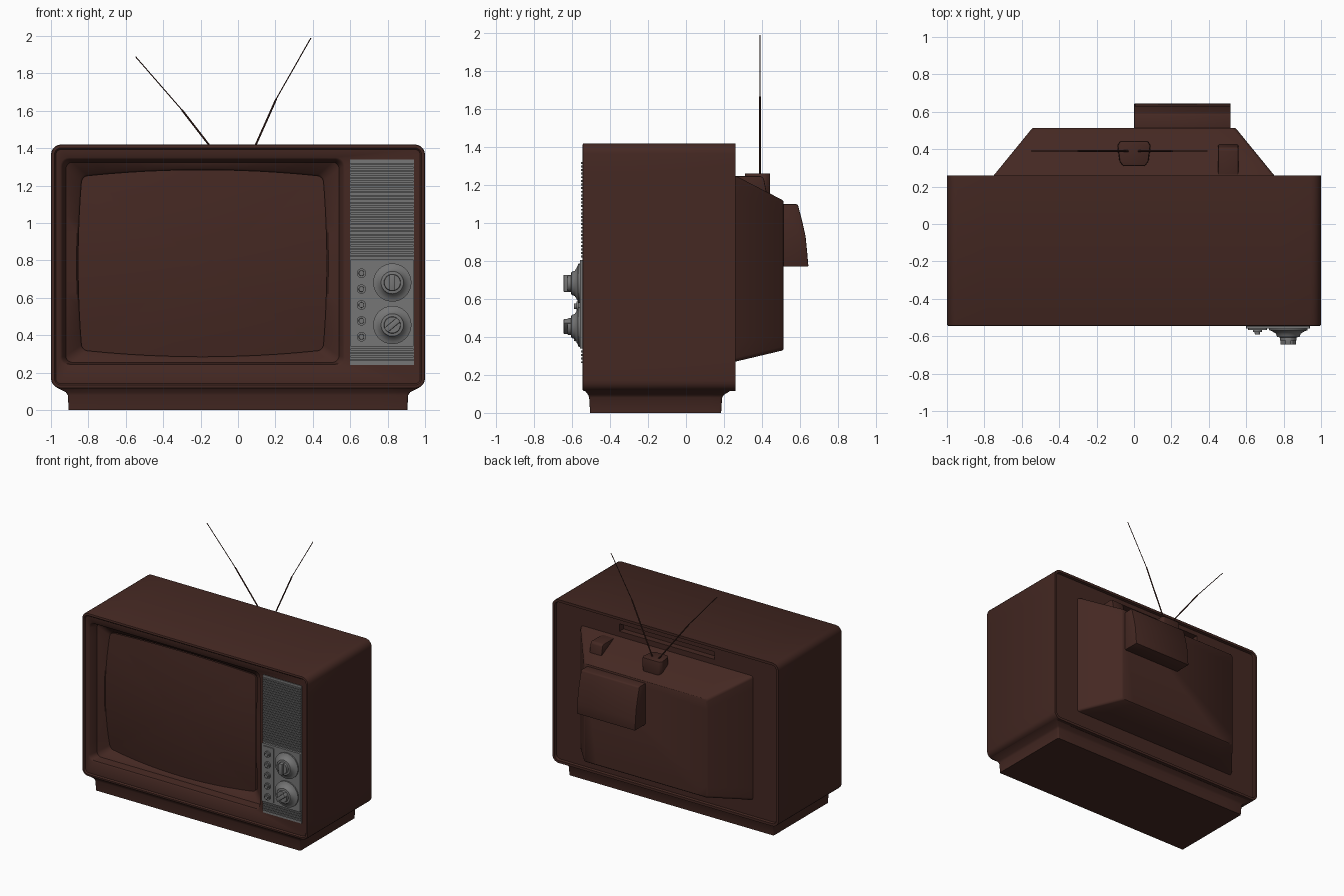
import bpy, bmesh, math
from mathutils import Vector, Matrix

if "Cube" in bpy.data.objects:
    bpy.data.objects.remove(bpy.data.objects["Cube"])


def material(name, color):
    m = bpy.data.materials.new(name)
    m.diffuse_color = (*color, 1)
    m.use_nodes = True
    m.node_tree.nodes["Principled BSDF"].inputs["Base Color"].default_value = m.diffuse_color
    return m


brown = material("brown_plastic", (0.058, 0.021, 0.016))
grey = material("dark_metal", (0.18, 0.18, 0.18))


def finish(bm, name, mat=None, bevel=0):
    bmesh.ops.recalc_face_normals(bm, faces=bm.faces)
    me = bpy.data.meshes.new(name)
    bm.to_mesh(me)
    bm.free()
    ob = bpy.data.objects.new(name, me)
    bpy.context.collection.objects.link(ob)
    if mat:
        me.materials.append(mat)
    if bevel:
        b = ob.modifiers.new("bevel", 'BEVEL')
        b.width, b.segments, b.limit_method = bevel, 2, 'ANGLE'
    return ob


def smooth(ob, angle=30):
    bpy.ops.object.select_all(action='DESELECT')
    bpy.context.view_layer.objects.active = ob
    ob.select_set(True)
    for m in list(ob.modifiers):
        bpy.ops.object.modifier_apply(modifier=m.name)
    bpy.ops.object.shade_smooth_by_angle(angle=math.radians(angle))


def rrect(a0, a1, b0, b1, r, k=5, m=12):
    """Rounded rectangle outline with subdivided sides."""
    cs = [(a1 - r, b1 - r), (a0 + r, b1 - r), (a0 + r, b0 + r), (a1 - r, b0 + r)]
    arcs = [[Vector((c[0] + r * math.cos((i + j / k) * math.pi / 2),
                     c[1] + r * math.sin((i + j / k) * math.pi / 2)))
             for j in range(k + 1)] for i, c in enumerate(cs)]
    out = []
    for i, arc in enumerate(arcs):
        nxt = arcs[(i + 1) % 4][0]
        out += arc + [arc[-1].lerp(nxt, j / m) for j in range(1, m)]
    return out


def xz(y, *args):
    return [(p.x, y, p.y) for p in rrect(*args)]


def xy(z, *args):
    return [(p.x, p.y, z) for p in rrect(*args)]


def loft(bm, rings, cap0=True, cap1=True):
    vs = [[bm.verts.new(p) for p in r] for r in rings]
    n = len(vs[0])
    for a, b in zip(vs, vs[1:]):
        for i in range(n):
            bm.faces.new((a[i], a[(i + 1) % n], b[(i + 1) % n], b[i]))
    if cap0:
        bm.faces.new(vs[0])
    if cap1:
        bm.faces.new(vs[-1])


def box(bm, x0, x1, y0, y1, z0, z1):
    m = Matrix.Translation(((x0 + x1) / 2, (y0 + y1) / 2, (z0 + z1) / 2))
    bmesh.ops.create_cube(bm, size=1, matrix=m @ Matrix.Diagonal((x1 - x0, y1 - y0, z1 - z0, 1)))


def turned(bm, x, z, profile, n=32):
    """Stack of circles facing the front, from (radius, y) pairs."""
    loft(bm, [[(x + r * math.cos(t * math.tau / n), y, z + r * math.sin(t * math.tau / n))
               for t in range(n)] for r, y in profile])


def screen_ring(s, grow=0, back=0):
    """Barrel-shaped ring on the domed picture tube, scaled by s."""
    out = []
    for p in rrect(-0.645, 0.645, -0.465, 0.465, 0.03):
        u, v = p.x / 0.645, p.y / 0.465
        x = (p.x + u * (0.02 * (1 - v * v) + grow)) * s
        z = (p.y + v * (0.035 * (1 - u * u) + grow)) * s
        y = -0.42 - 0.07 * (1 - s * s * (u * u + v * v) / 2) + back
        out.append((x - 0.19, y, z + 0.785))
    return out


# Cabinet shell with rear rim, front lip and sunken screen surround
def shell(inset, y):
    return xz(y, -1 + inset, 1 - inset, 0.115 + inset, 1.42 - inset, 0.055 - inset)


bm = bmesh.new()
loft(bm, [shell(0.024, 0.24), shell(0.02, 0.26), shell(0, 0.26), shell(0, -0.537),
          shell(0.003, -0.543), shell(0.009, -0.545), shell(0.018, -0.545), shell(0.026, -0.535),
          xz(-0.533, -0.95, 0.57, 0.235, 1.35, 0.045),
          xz(-0.525, -0.94, 0.56, 0.245, 1.34, 0.04),
          xz(-0.465, -0.92, 0.54, 0.255, 1.325, 0.035),
          screen_ring(1, 0.008, 0), screen_ring(1, 0, 0.012)])
cabinet = finish(bm, "cabinet", brown)

# Hand grip pocket in the upper back
bm = bmesh.new()
box(bm, -0.42, 0.42, 0.19, 0.3, 1.3, 1.36)
cutter = finish(bm, "grip_cutter")
cutter.hide_render = True
cutter.hide_set(True)
mod = cabinet.modifiers.new("grip", 'BOOLEAN')
mod.operation, mod.object, mod.solver = 'DIFFERENCE', cutter, 'EXACT'
smooth(cabinet, 40)
bpy.data.objects.remove(cutter)

# Domed screen
bm = bmesh.new()
loft(bm, [screen_ring(s) for s in (1, 0.85, 0.7, 0.55, 0.4, 0.25, 0.1)], cap0=False)
smooth(finish(bm, "screen", brown))

# Plinth flaring up into the cabinet
bm = bmesh.new()
loft(bm, [xy(0, -0.905, 0.905, -0.505, 0.185, 0.01),
          xy(0.08, -0.91, 0.91, -0.51, 0.19, 0.01),
          xy(0.095, -0.92, 0.92, -0.515, 0.2, 0.01),
          xy(0.12, -0.97, 0.97, -0.535, 0.24, 0.01)])
smooth(finish(bm, "plinth", brown), 40)

# Tapered rear housing
bm = bmesh.new()
loft(bm, [xz(0.22, -0.77, 0.77, 0.26, 1.265, 0.02),
          xz(0.26, -0.75, 0.75, 0.27, 1.25, 0.02),
          xz(0.505, -0.55, 0.55, 0.328, 1.123, 0.02),
          xz(0.513, -0.54, 0.54, 0.335, 1.115, 0.02)])
smooth(finish(bm, "rear_housing", brown), 40)


# Rear tube cover and small terminal box, extruded from side profiles
def side_extrude(name, x0, x1, prof):
    bm = bmesh.new()
    loft(bm, [[(x, y, z) for y, z in prof] for x in (x0, x1)])
    smooth(finish(bm, name, brown, 0.006))


side_extrude("tube_cover", 0, 0.517,
             [(0.48, 0.77), (0.645, 0.77), (0.638, 0.85), (0.63, 0.93), (0.612, 1.01),
              (0.59, 1.095), (0.58, 1.1), (0.48, 1.1)])
side_extrude("terminal_box", 0.45, 0.558,
             [(0.23, 1.12), (0.4, 1.12), (0.425, 1.16), (0.41, 1.235), (0.395, 1.247), (0.23, 1.247)])

# Antenna mount
bm = bmesh.new()
plan = [(-0.06, 0.31), (0.06, 0.31), (0.078, 0.335), (0.09, 0.42), (0.075, 0.443),
        (-0.075, 0.443), (-0.09, 0.42), (-0.078, 0.335)]
loft(bm, [[(x * s, y, z) for x, y in plan] for s, z in ((0.85, 1.13), (1, 1.2), (0.97, 1.262))])
smooth(finish(bm, "antenna_mount", brown, 0.006))

# Two-stage telescopic antenna rods
for name, pts in (("antenna_left", ((-0.025, 1.25), (-0.3, 1.605), (-0.548, 1.89))),
                  ("antenna_right", ((0.02, 1.25), (0.205, 1.665), (0.39, 1.99)))):
    bm = bmesh.new()
    for (x0, z0), (x1, z1), r in zip(pts, pts[1:], (0.005, 0.0028)):
        a, b = Vector((x0, 0.39, z0)), Vector((x1, 0.39, z1))
        rot = (b - a).to_track_quat('Z', 'Y').to_matrix().to_4x4()
        bmesh.ops.create_cone(bm, cap_ends=True, segments=10, radius1=r, radius2=r,
                              depth=(b - a).length, matrix=Matrix.Translation((a + b) / 2) @ rot)
    smooth(finish(bm, name, brown))

# Ribbed control panel backing
bm = bmesh.new()
box(bm, 0.6, 0.94, -0.54, -0.5, 0.24, 1.34)
for z0, count in ((0.818, 27), (0.262, 4)):
    for i in range(count):
        z = z0 + i * 0.019
        box(bm, 0.602, 0.938, -0.552, -0.535, z, z + 0.01)
finish(bm, "speaker_grille", grey)

# Control plate with raised button strip
bm = bmesh.new()
loft(bm, [xz(y, 0.6, 0.94, 0.338, 0.805, 0.006) for y in (-0.53, -0.558)])
loft(bm, [xz(y, 0.61, 0.71, 0.347, 0.788, 0.012) for y in (-0.55, -0.566)])
smooth(finish(bm, "control_plate", grey))

# Push buttons
for i in range(5):
    bm = bmesh.new()
    turned(bm, 0.66, 0.392 + i * 0.085, [(0.025, -0.56), (0.025, -0.578), (0.015, -0.578),
                                         (0.014, -0.59)], 24)
    smooth(finish(bm, f"button_{i + 1}", grey))

# Channel dials with grip bars
for name, z, ang in (("upper_dial", 0.682, 90), ("lower_dial", 0.455, 40)):
    bm = bmesh.new()
    turned(bm, 0.825, z, [(0.102, -0.55), (0.102, -0.568), (0.09, -0.572), (0.066, -0.586),
                          (0.06, -0.604), (0.045, -0.606), (0.043, -0.624)], 48)
    smooth(finish(bm, name, grey), 50)
    bm = bmesh.new()
    box(bm, -0.045, 0.045, -0.645, -0.6, -0.015, 0.015)
    bm.transform(Matrix.Translation((0.825, 0, z)) @ Matrix.Rotation(-math.radians(ang), 4, 'Y'))
    smooth(finish(bm, name + "_grip", grey, 0.004))
